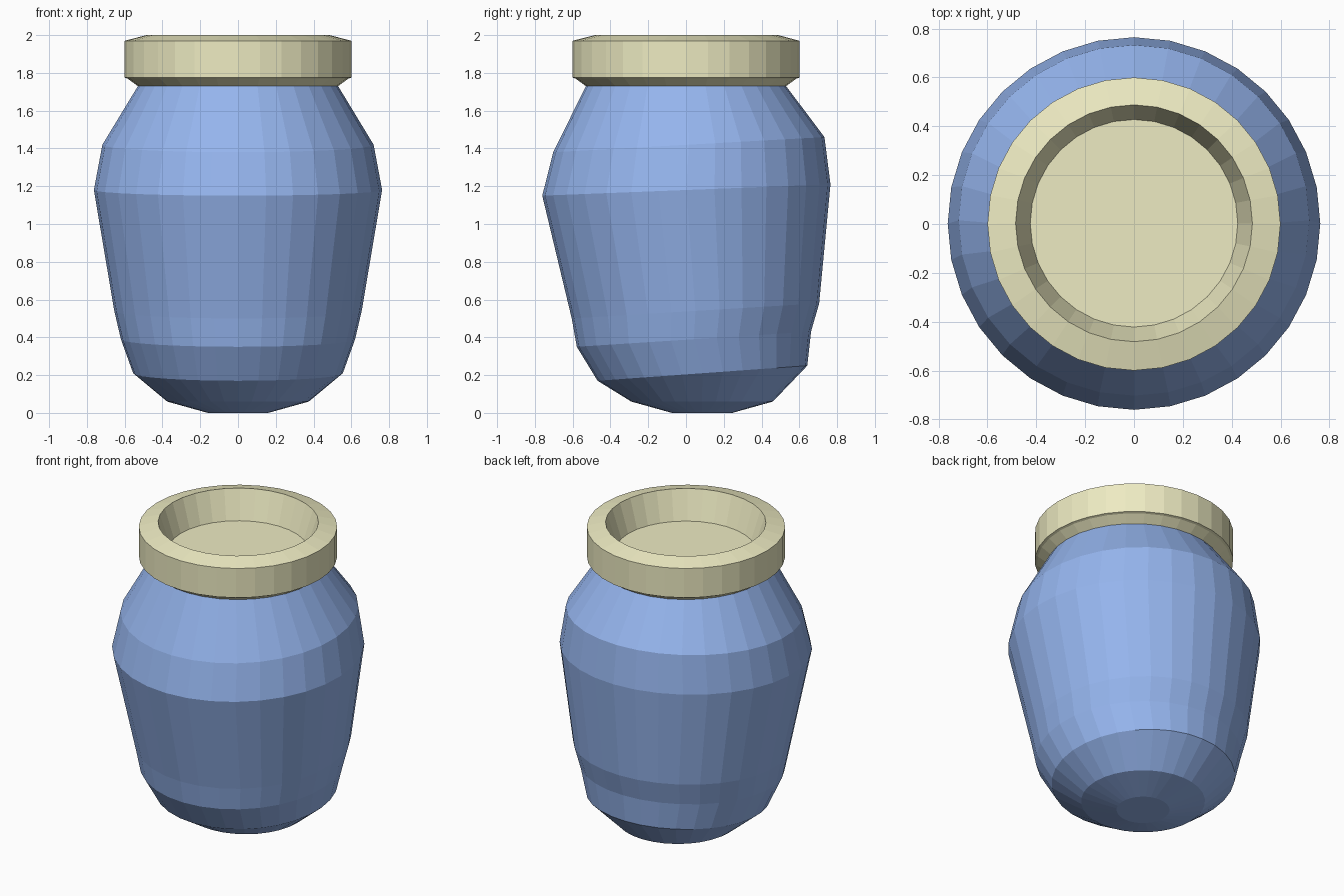
import bpy, bmesh, math

if "Cube" in bpy.data.objects:
    bpy.data.objects.remove(bpy.data.objects["Cube"])

SIDES = 32


def material(name, rgb):
    m = bpy.data.materials.new(name)
    m.diffuse_color = (*rgb, 1)
    m.use_nodes = True
    m.node_tree.nodes["Principled BSDF"].inputs["Base Color"].default_value = m.diffuse_color
    return m


def lathe(name, rings, mat, cap_start=False, cap_end=False):
    """Loft circular rings (radius, centre y, centre z, front-to-back tilt)."""
    bm = bmesh.new()
    loops = []
    for r, cy, cz, tilt in rings:
        loop = []
        for i in range(SIDES):
            a = 2 * math.pi * i / SIDES
            s = math.sin(a)
            loop.append(bm.verts.new((r * math.cos(a), cy + r * s, cz + tilt * s)))
        loops.append(loop)
    for lo, hi in zip(loops, loops[1:]):
        for i in range(SIDES):
            j = (i + 1) % SIDES
            bm.faces.new((lo[i], lo[j], hi[j], hi[i]))
    if cap_start:
        bm.faces.new(loops[0][::-1])
    if cap_end:
        bm.faces.new(loops[-1])
    mesh = bpy.data.meshes.new(name)
    bm.to_mesh(mesh)
    bm.free()
    mesh.materials.append(mat)
    ob = bpy.data.objects.new(name, mesh)
    bpy.context.collection.objects.link(ob)
    return ob


blue = material("blue_glaze", (0.30, 0.46, 0.85))
khaki = material("khaki_lid", (0.85, 0.83, 0.54))

# Pot body, slightly leaning rings from base to neck
lathe("jar_body", [
    (0.16, 0.085, 0.00, 0),
    (0.375, 0.085, 0.06, 0),
    (0.555, 0.087, 0.21, 0.04),
    (0.62, 0.042, 0.39, 0.04),
    (0.655, 0.05, 0.54, 0.04),
    (0.763, 0.002, 1.18, 0.03),
    (0.718, 0.015, 1.42, 0.04),
    (0.53, 0.0, 1.73, 0),
], blue, cap_start=True)

# Ring-shaped lid with a recessed floor
lathe("jar_lid", [
    (0.53, 0.0, 1.73, 0),
    (0.585, 0.0, 1.77, 0),
    (0.60, 0.0, 1.775, 0),
    (0.60, 0.0, 1.97, 0),
    (0.485, 0.003, 2.00, 0),
    (0.425, 0.003, 1.81, 0),
], khaki, cap_end=True)
